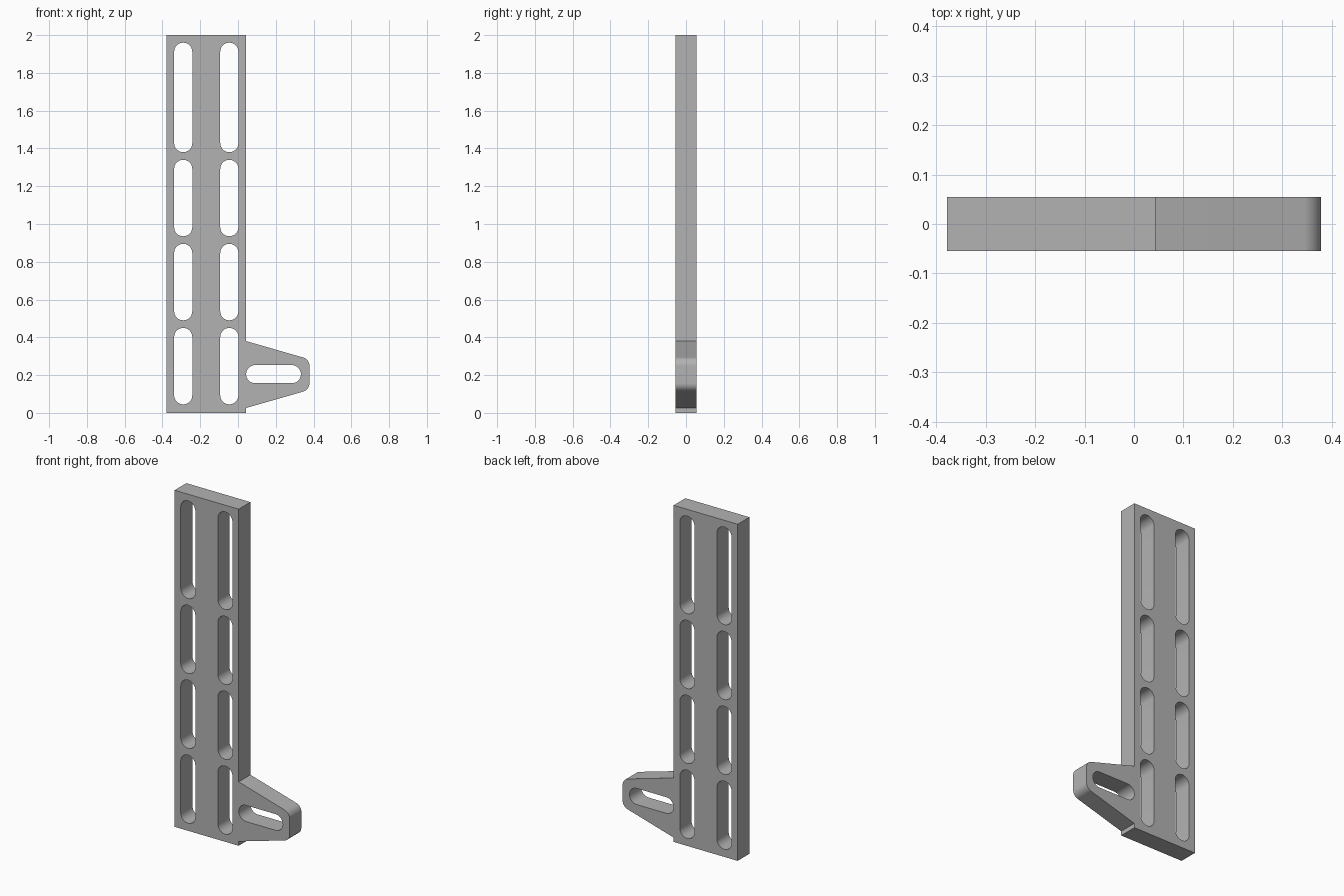
import bpy
import bmesh
from math import sin, cos, pi, radians

cube = bpy.data.objects.get("Cube")
if cube:
    bpy.data.objects.remove(cube, do_unlink=True)

HALF_DEPTH = 0.055
ARC_STEPS = 16


def arc(cx, cz, radius, start, end):
    """Points along a circular arc, angles in radians."""
    return [(cx + radius * cos(start + (end - start) * i / ARC_STEPS),
             cz + radius * sin(start + (end - start) * i / ARC_STEPS))
            for i in range(ARC_STEPS + 1)]


def slot(x0, x1, z0, z1):
    """Round-ended slot filling the given rectangle."""
    r = min(x1 - x0, z1 - z0) / 2
    if z1 - z0 > x1 - x0:
        cx = (x0 + x1) / 2
        return arc(cx, z1 - r, r, 0, pi) + arc(cx, z0 + r, r, pi, 2 * pi)
    cz = (z0 + z1) / 2
    return (arc(x1 - r, cz, r, -pi / 2, pi / 2)
            + arc(x0 + r, cz, r, pi / 2, 3 * pi / 2))


# Outer outline: tall plate with a tapered, rounded arm at its foot
left, edge, tip = -0.378, 0.043, 0.378
arm_mid, arm_half, tip_radius = 0.203, 0.177, 0.046
taper = radians(16)
corner_x = tip - tip_radius
corner_z = (arm_half - (corner_x + tip_radius * sin(taper) - edge) * sin(taper) / cos(taper)
            - tip_radius * cos(taper))
outline = [(left, 0), (edge, 0), (edge, arm_mid - arm_half)]
outline += arc(corner_x, arm_mid - corner_z, tip_radius, taper - pi / 2, 0)
outline += arc(corner_x, arm_mid + corner_z, tip_radius, 0, pi / 2 - taper)
outline += [(edge, arm_mid + arm_half), (edge, 2), (left, 2)]

# Two columns of upright slots and one level slot in the arm
loops = [outline, slot(edge, 0.333, 0.157, 0.253)]
for x0 in (-0.338, -0.094):
    for z0, z1 in ((0.045, 0.45), (0.49, 0.895), (0.935, 1.34), (1.38, 1.96)):
        loops.append(slot(x0, x0 + 0.096, z0, z1))

# Fill the flat profile and extrude it through the thickness
curve = bpy.data.curves.new("bracket_profile", "CURVE")
curve.dimensions = "2D"
curve.fill_mode = "BOTH"
curve.extrude = HALF_DEPTH
for points in loops:
    spline = curve.splines.new("POLY")
    spline.points.add(len(points) - 1)
    for point, (x, z) in zip(spline.points, points):
        point.co = (x, z, 0, 1)
    spline.use_cyclic_u = True

bracket = bpy.data.objects.new("slotted_bracket", curve)
bpy.context.collection.objects.link(bracket)
bracket.rotation_euler.x = pi / 2
bpy.ops.object.select_all(action="DESELECT")
bracket.select_set(True)
bpy.context.view_layer.objects.active = bracket
bpy.ops.object.convert(target="MESH")
bpy.ops.object.transform_apply(location=False, rotation=True, scale=False)

# Weld caps to walls and clean up the flat faces
mesh = bracket.data
bm = bmesh.new()
bm.from_mesh(mesh)
bmesh.ops.remove_doubles(bm, verts=bm.verts, dist=0.0001)
bmesh.ops.recalc_face_normals(bm, faces=bm.faces)
bm.to_mesh(mesh)
bm.free()
bpy.ops.object.shade_smooth_by_angle(angle=radians(30))

# Plain grey finish
grey = bpy.data.materials.new("plain_grey")
grey.use_nodes = True
colour = (0.45, 0.45, 0.45, 1)
grey.diffuse_color = colour
grey.node_tree.nodes["Principled BSDF"].inputs["Base Color"].default_value = colour
mesh.materials.clear()
mesh.materials.append(grey)
